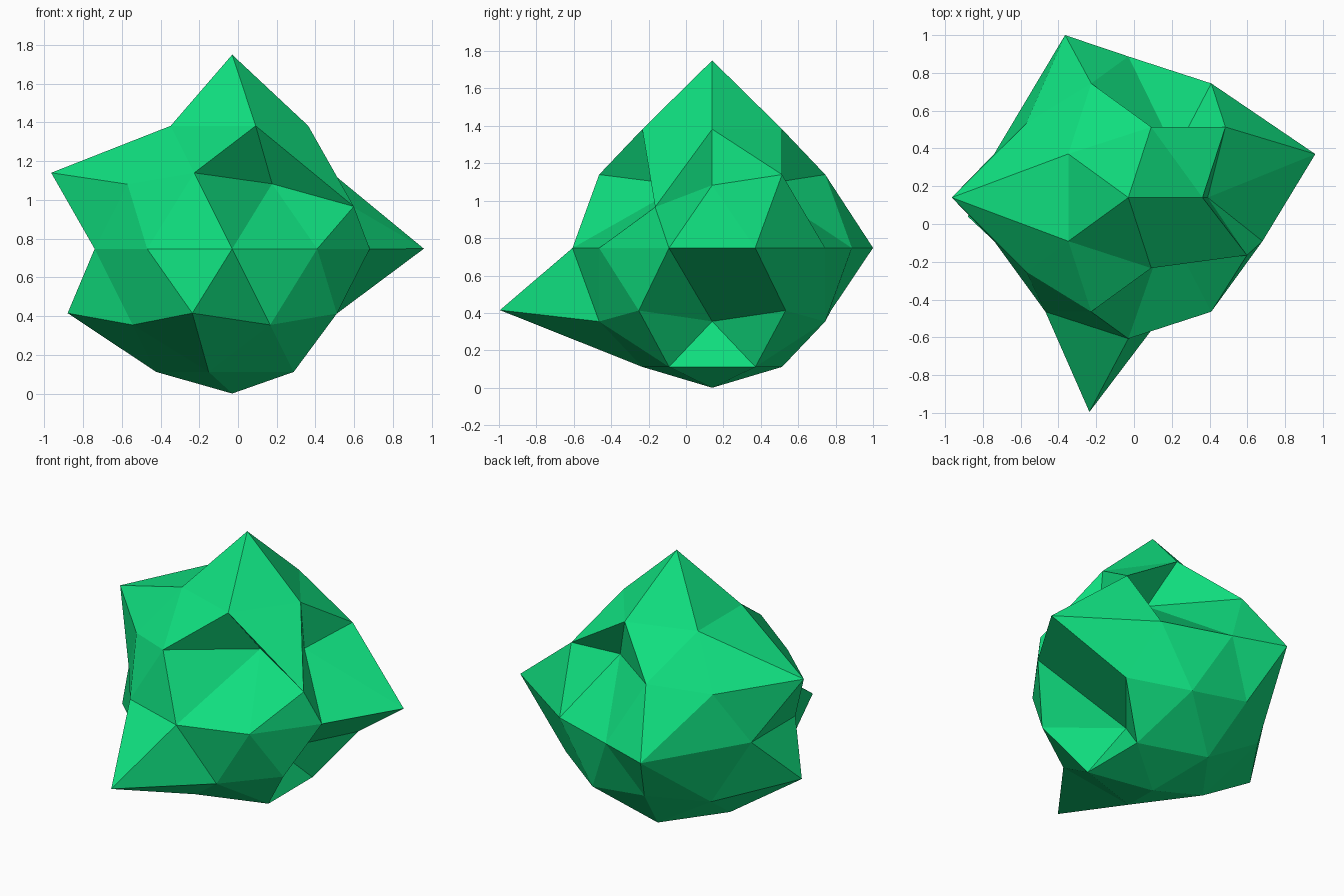
import bpy
from mathutils import Vector

if "Cube" in bpy.data.objects:
    bpy.data.objects.remove(bpy.data.objects["Cube"])

CENTRE = Vector((-0.03, 0.14, 0.747))
RADIUS = 0.747

# One flat green
green = bpy.data.materials.new("emerald_green")
green.diffuse_color = (0.005, 0.73, 0.21, 1)
green.use_nodes = True
green.node_tree.nodes["Principled BSDF"].inputs["Base Color"].default_value = green.diffuse_color

# Low-poly rock: a faceted ball of 80 triangles
bpy.ops.mesh.primitive_ico_sphere_add(subdivisions=2, radius=RADIUS, location=(0, 0, 0))
rock = bpy.context.object
rock.name = "faceted_rock"
verts = rock.data.vertices
for v in verts:
    v.co += CENTRE

# Corners pulled out or pushed in: (direction on the ball, new position)
moves = [
    # spikes
    ((0, 0, 1), (-0.03, 0.14, 1.75)),
    ((-0.28, -0.85, -0.45), (-0.236, -0.995, 0.415)),
    ((0.95, 0.31, 0), (0.96, 0.37, 0.748)),
    ((-0.85, 0, 0.53), (-0.965, 0.14, 1.14)),
    ((-0.59, 0.81, 0), (-0.365, 1.0, 0.748)),
    ((-0.89, 0, -0.45), (-0.88, 0.04, 0.415)),
    ((0.69, -0.5, 0.53), (0.598, -0.165, 0.966)),
    # dents
    ((0.89, 0, 0.45), (0.39, 0.14, 1.083)),
    ((0.28, -0.85, 0.45), (0.176, -0.015, 1.083)),
    ((0.28, 0.85, 0.45), (0.218, 0.38, 1.083)),
    ((0.85, 0, -0.53), (0.18, 0.14, 0.355)),
]
start = [v.co.copy() for v in verts]
for direction, target in moves:
    spot = CENTRE + Vector(direction) * RADIUS
    i = min(range(len(start)), key=lambda k: (start[k] - spot).length)
    verts[i].co = target

rock.data.materials.append(green)
bpy.ops.object.shade_flat()
